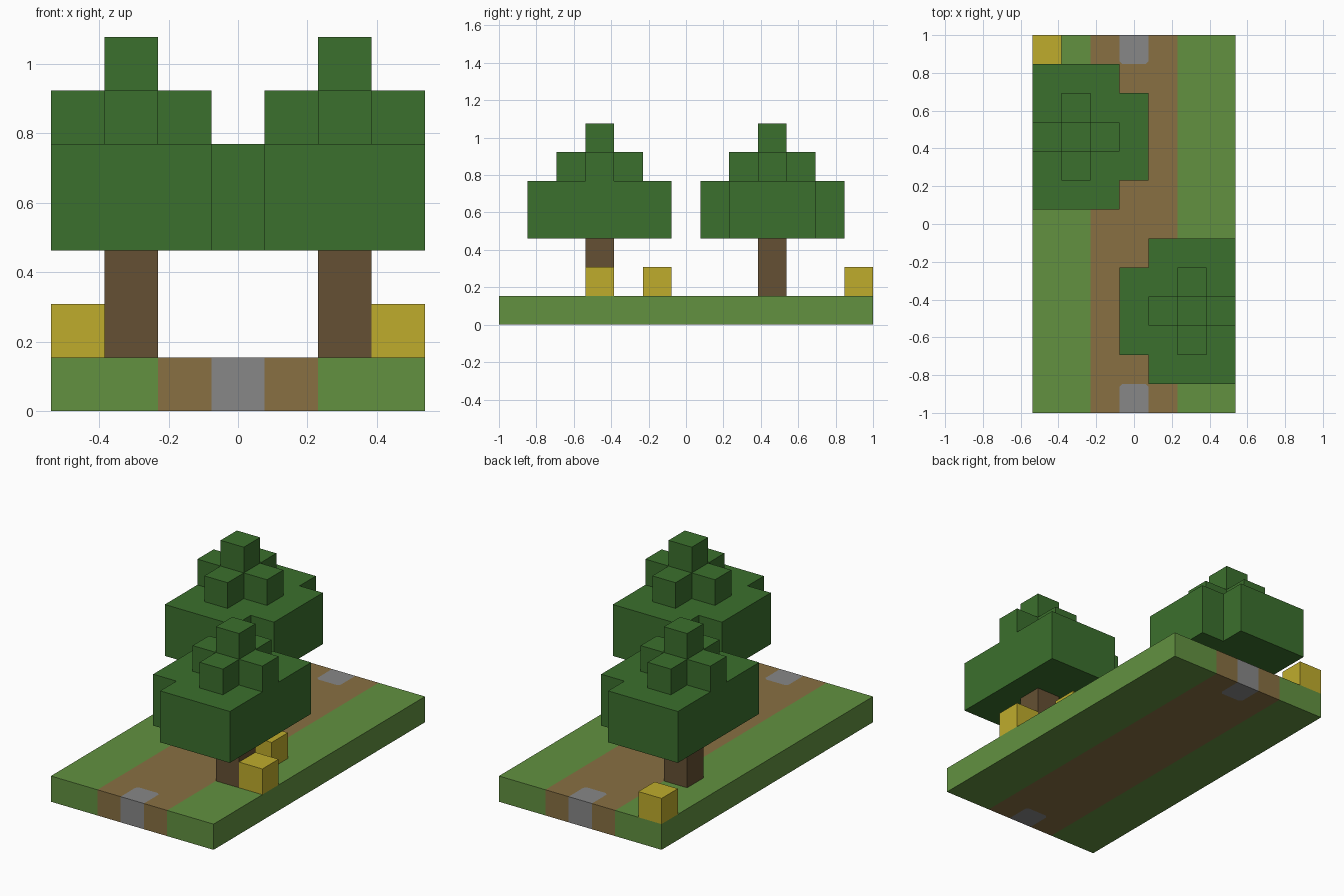
import bpy
import bmesh

CELL = 2 / 13  # one block; the ground is 7 x 13 blocks

if "Cube" in bpy.data.objects:
    bpy.data.objects.remove(bpy.data.objects["Cube"], do_unlink=True)


def make_material(name, rgb):
    linear = [((c / 255 + 0.055) / 1.055) ** 2.4 for c in rgb]
    mat = bpy.data.materials.new(name)
    mat.use_nodes = True
    mat.diffuse_color = (*linear, 1)
    shader = mat.node_tree.nodes["Principled BSDF"]
    shader.inputs["Base Color"].default_value = (*linear, 1)
    shader.inputs["Roughness"].default_value = 0.9
    return mat


GRASS = make_material("grass green", (98, 145, 64))
DIRT = make_material("dirt brown", (136, 112, 66))
STONE = make_material("stone grey", (135, 135, 135))
LEAF = make_material("leaf green", (59, 112, 45))
BARK = make_material("bark brown", (101, 80, 51))
YELLOW = make_material("bush yellow", (191, 172, 44))


def prism(name, outline, z0, z1, mat, origin=(0, 0), turn=1):
    """Extrude a flat outline (in blocks) upward; turn=-1 rotates it half a turn."""
    bm = bmesh.new()
    verts = [bm.verts.new(((origin[0] + turn * x) * CELL,
                           (origin[1] + turn * y) * CELL, z0 * CELL))
             for x, y in outline]
    base = bm.faces.new(verts)
    top = bmesh.ops.extrude_face_region(bm, geom=[base])["geom"]
    moved = [v for v in top if isinstance(v, bmesh.types.BMVert)]
    bmesh.ops.translate(bm, verts=moved, vec=(0, 0, (z1 - z0) * CELL))
    bmesh.ops.recalc_face_normals(bm, faces=bm.faces)
    mesh = bpy.data.meshes.new(name)
    bm.to_mesh(mesh)
    bm.free()
    mesh.materials.append(mat)
    obj = bpy.data.objects.new(name, mesh)
    bpy.context.collection.objects.link(obj)
    return obj


def rect(x0, x1, y0, y1):
    return [(x0, y0), (x1, y0), (x1, y1), (x0, y1)]


def half_turn(points):
    return [(-x, -y) for x, y in points]


# Grass strips on both sides
prism("grass_left", rect(1.5, 3.5, -6.5, 6.5), 0, 1, GRASS)
prism("grass_right", rect(-3.5, -1.5, -6.5, 6.5), 0, 1, GRASS)

# Stone steps with clipped inner corners, set into notches of the dirt path
CLIP = 0.1
step = [(-0.5, -6.5), (-0.5, -5.5 - CLIP), (-0.5 + CLIP, -5.5),
        (0.5 - CLIP, -5.5), (0.5, -5.5 - CLIP), (0.5, -6.5)]
path_half = [(-1.5, -6.5)] + step + [(1.5, -6.5)]
prism("dirt_path", path_half + half_turn(path_half), 0, 1, DIRT)
prism("stone_step_front", step, 0, 1, STONE)
prism("stone_step_back", step, 0, 1, STONE, turn=-1)

# Trees: the outer side of each crown is cut off at the ground's edge
block = rect(-0.5, 0.5, -0.5, 0.5)
crown = [(-1.5, -2.5), (1.5, -2.5), (1.5, 2.5), (-1.5, 2.5),
         (-1.5, 1.5), (-2.5, 1.5), (-2.5, -1.5), (-1.5, -1.5)]
cross_half = [(-0.5, -1.5), (0.5, -1.5), (0.5, -0.5),
              (1.5, -0.5), (1.5, 0.5), (0.5, 0.5)]
cross = cross_half + half_turn(cross_half)
for place, turn in (("front", 1), ("back", -1)):
    origin = (2 * turn, -3 * turn)
    for part, outline, z0, z1, mat in (
            ("trunk", block, 1, 3, BARK),
            ("crown", crown, 3, 5, LEAF),
            ("crown_cross", cross, 5, 6, LEAF),
            ("crown_tip", block, 6, 7, LEAF)):
        prism(f"{place}_tree_{part}", outline, z0, z1, mat, origin, turn)

# Small yellow bushes
for place, origin in (("edge", (3, -3)), ("middle", (2, -1)), ("corner", (-3, 6))):
    prism(f"bush_{place}", block, 1, 2, YELLOW, origin)
